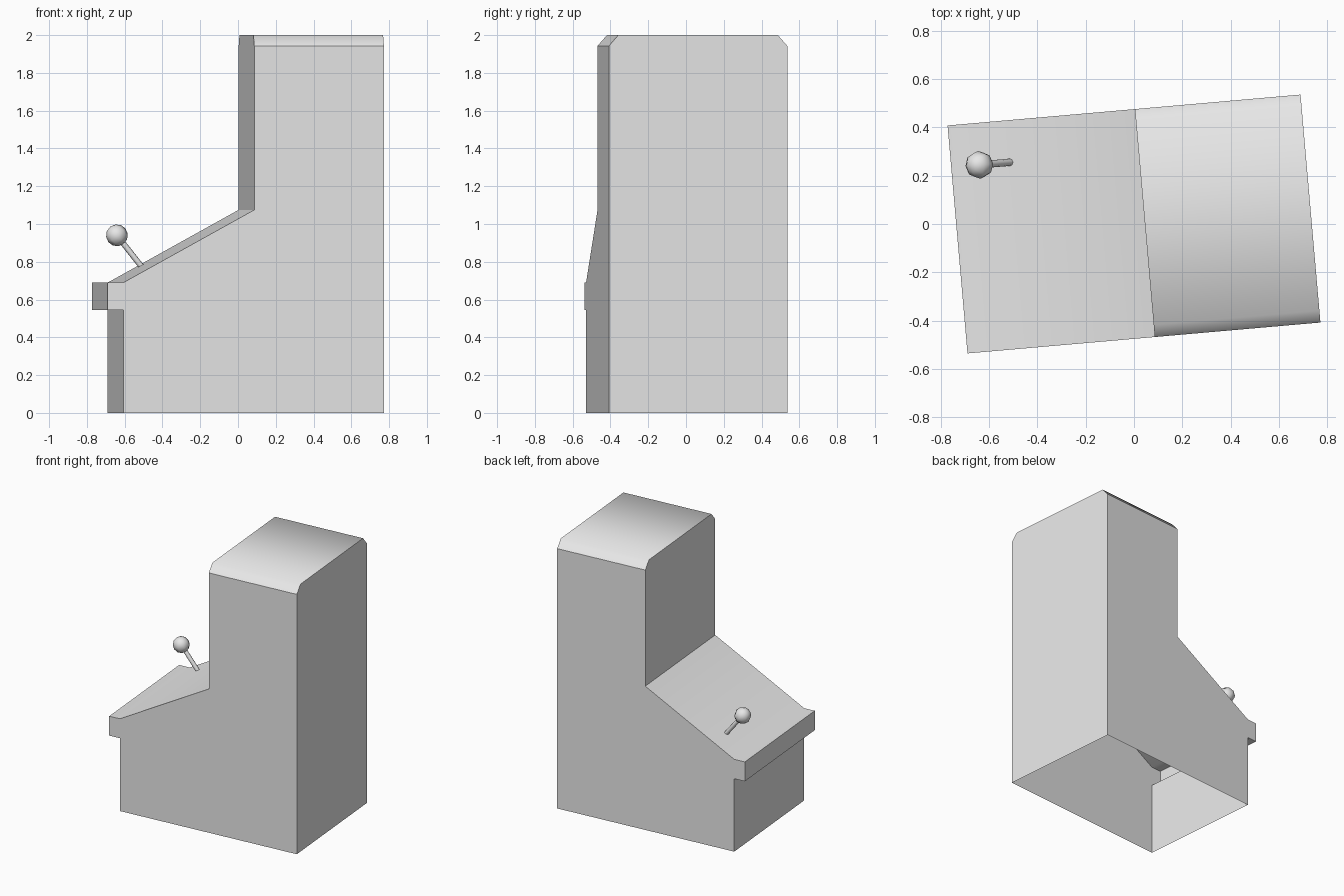
import bpy, bmesh, math
from mathutils import Matrix, Vector

default = bpy.data.objects.get("Cube")
if default:
    bpy.data.objects.remove(default, do_unlink=True)

grey = bpy.data.materials.new("plain_grey")
grey.use_nodes = True
grey.diffuse_color = (0.8, 0.8, 0.8, 1)
grey.node_tree.nodes["Principled BSDF"].inputs["Base Color"].default_value = (0.8, 0.8, 0.8, 1)

TURN = Matrix.Rotation(math.radians(5), 4, "Z")
HALF_WIDTH, CHAMFER, SHOULDER, TOP = 0.474, 0.05, 1.943, 2.0


def add_object(name, bm):
    mesh = bpy.data.meshes.new(name)
    bm.to_mesh(mesh)
    bm.free()
    mesh.materials.append(grey)
    obj = bpy.data.objects.new(name, mesh)
    bpy.context.collection.objects.link(obj)
    return obj


# Cabinet: side profile (depth, height) extruded across the width
profile = [(0.734, 0), (0.734, SHOULDER), (0.045, SHOULDER), (0.045, 1.075),
           (-0.651, 0.69), (-0.734, 0.69), (-0.734, 0.545), (-0.651, 0.545), (-0.651, 0)]
bm = bmesh.new()
side = bm.faces.new([bm.verts.new((d, -HALF_WIDTH, h)) for d, h in profile])
extruded = bmesh.ops.extrude_face_region(bm, geom=[side], use_keep_orig=True)
bmesh.ops.translate(bm, vec=(0, 2 * HALF_WIDTH, 0),
                    verts=[v for v in extruded["geom"] if isinstance(v, bmesh.types.BMVert)])
bmesh.ops.recalc_face_normals(bm, faces=bm.faces)

# Roof with sloped long edges
roof = [f for f in bm.faces if all(abs(v.co.z - SHOULDER) < 0.001 for v in f.verts)]
raised = bmesh.ops.extrude_face_region(bm, geom=roof)
for v in raised["geom"]:
    if isinstance(v, bmesh.types.BMVert):
        v.co.z = TOP
        v.co.y -= math.copysign(CHAMFER, v.co.y)
bmesh.ops.recalc_face_normals(bm, faces=bm.faces)

# Open underside
floor = [f for f in bm.faces if all(v.co.z < 0.001 for v in f.verts)]
bmesh.ops.delete(bm, geom=floor, context="FACES")

# Soft edges only between upward faces
bm.normal_update()
for f in bm.faces:
    f.smooth = True
for e in bm.edges:
    e.smooth = len(e.link_faces) == 2 and all(f.normal.z > 0.3 for f in e.link_faces)
bm.transform(TURN)
add_object("cabinet", bm)

# Joystick: thin shaft and faceted ball on one tilted axis
foot, knob = Vector((-0.512, 0.256, 0.776)), Vector((-0.641, 0.245, 0.94))
axis = knob - foot
tilt = axis.to_track_quat("Z", "Y").to_matrix().to_4x4()

bm = bmesh.new()
bmesh.ops.create_cone(bm, cap_ends=True, segments=8, radius1=0.015, radius2=0.015,
                      depth=axis.length, matrix=Matrix.Translation((foot + knob) / 2) @ tilt)
shaft = add_object("joystick_shaft", bm)

bm = bmesh.new()
bmesh.ops.create_uvsphere(bm, u_segments=8, v_segments=6, radius=0.058,
                          matrix=Matrix.Translation(knob) @ tilt)
ball = add_object("joystick_ball", bm)

for obj in (shaft, ball):
    bpy.ops.object.select_all(action="DESELECT")
    obj.select_set(True)
    bpy.context.view_layer.objects.active = obj
    bpy.ops.object.shade_smooth_by_angle(angle=math.radians(60))
